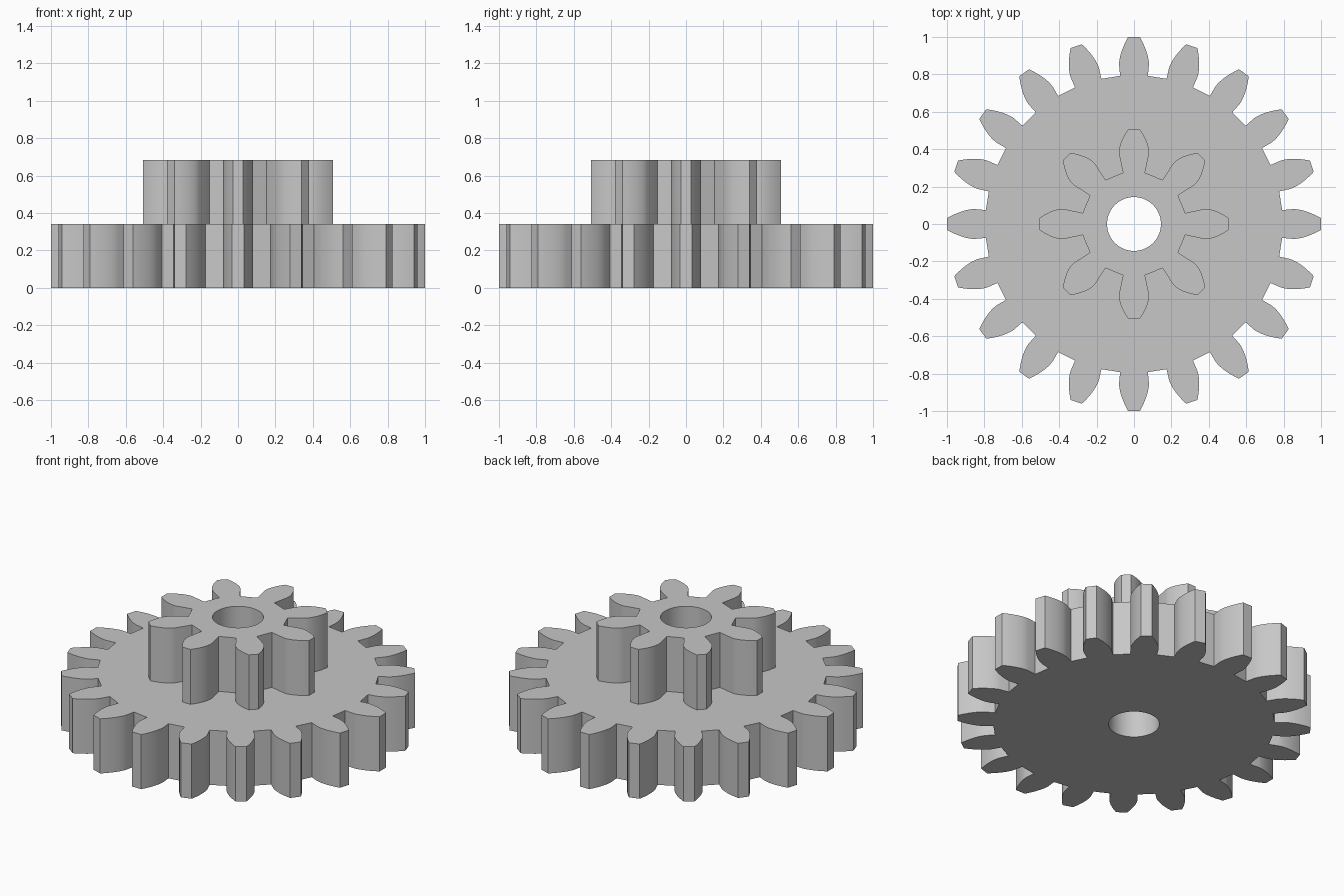
import bpy
import bmesh
from math import acos, cos, pi, radians, sin, tan

cube = bpy.data.objects.get("Cube")
if cube:
    bpy.data.objects.remove(cube, do_unlink=True)

WHEEL_TOP, PINION_TOP = 0.341, 0.684
BORE_RADIUS = 0.144


def involute(angle):
    return tan(angle) - angle


def gear_outline(teeth, outer, steps=8):
    """Standard 20 degree involute gear outline, with one tooth on +x."""
    module = 2 * outer / (teeth + 2)
    pitch = module * teeth / 2
    root = pitch - 1.25 * module
    pressure = radians(20)
    base = pitch * cos(pressure)
    base_half = pi / (2 * teeth) + involute(pressure)
    # One flank from root to tip, as radius and half angle
    flank = [(root, base_half)]
    for i in range(steps + 1):
        r = base + (outer - base) * i / steps
        flank.append((r, base_half - involute(acos(min(1, base / r)))))
    tooth = [(r, -a) for r, a in flank] + [(r, a) for r, a in reversed(flank)]
    return [(r * cos(a + t * 2 * pi / teeth), r * sin(a + t * 2 * pi / teeth))
            for t in range(teeth) for r, a in tooth]


def circle_outline(radius, sides=64):
    return [(radius * cos(2 * pi * i / sides), radius * sin(2 * pi * i / sides))
            for i in range(sides)]


bm = bmesh.new()


def ring(outline, z):
    verts = [bm.verts.new((x, y, z)) for x, y in outline]
    for i, v in enumerate(verts):
        bm.edges.new((v, verts[i - 1]))
    return verts


def wall(low, high):
    for i in range(len(low)):
        bm.faces.new((low[i - 1], low[i], high[i], high[i - 1]))


def cap(outside, inside):
    edges = [bm.edges.get((loop[i - 1], loop[i]))
             for loop in (outside, inside) for i in range(len(loop))]
    bmesh.ops.triangle_fill(bm, edges=edges, use_beauty=True, use_dissolve=False)


wheel = gear_outline(20, 1.0)
pinion = gear_outline(8, 0.51)
bore = circle_outline(BORE_RADIUS)

wheel_low, wheel_high = ring(wheel, 0), ring(wheel, WHEEL_TOP)
pinion_low, pinion_high = ring(pinion, WHEEL_TOP), ring(pinion, PINION_TOP)
bore_low, bore_high = ring(bore, 0), ring(bore, PINION_TOP)

# Flat faces: underside, step around the pinion, pinion top
cap(wheel_low, bore_low)
cap(wheel_high, pinion_low)
cap(pinion_high, bore_high)

# Toothed sides and the bore
wall(wheel_low, wheel_high)
wall(pinion_low, pinion_high)
wall(bore_low, bore_high)
bmesh.ops.recalc_face_normals(bm, faces=bm.faces[:])

mesh = bpy.data.meshes.new("double_gear")
bm.to_mesh(mesh)
bm.free()

# Single plain grey
grey = bpy.data.materials.new("grey")
grey.use_nodes = True
colour = (0.57, 0.57, 0.57, 1)
grey.diffuse_color = colour
grey.node_tree.nodes["Principled BSDF"].inputs["Base Color"].default_value = colour
mesh.materials.append(grey)

gear = bpy.data.objects.new("double_gear", mesh)
bpy.context.collection.objects.link(gear)
bpy.ops.object.select_all(action="DESELECT")
gear.select_set(True)
bpy.context.view_layer.objects.active = gear
bpy.ops.object.shade_smooth_by_angle(angle=radians(30))
